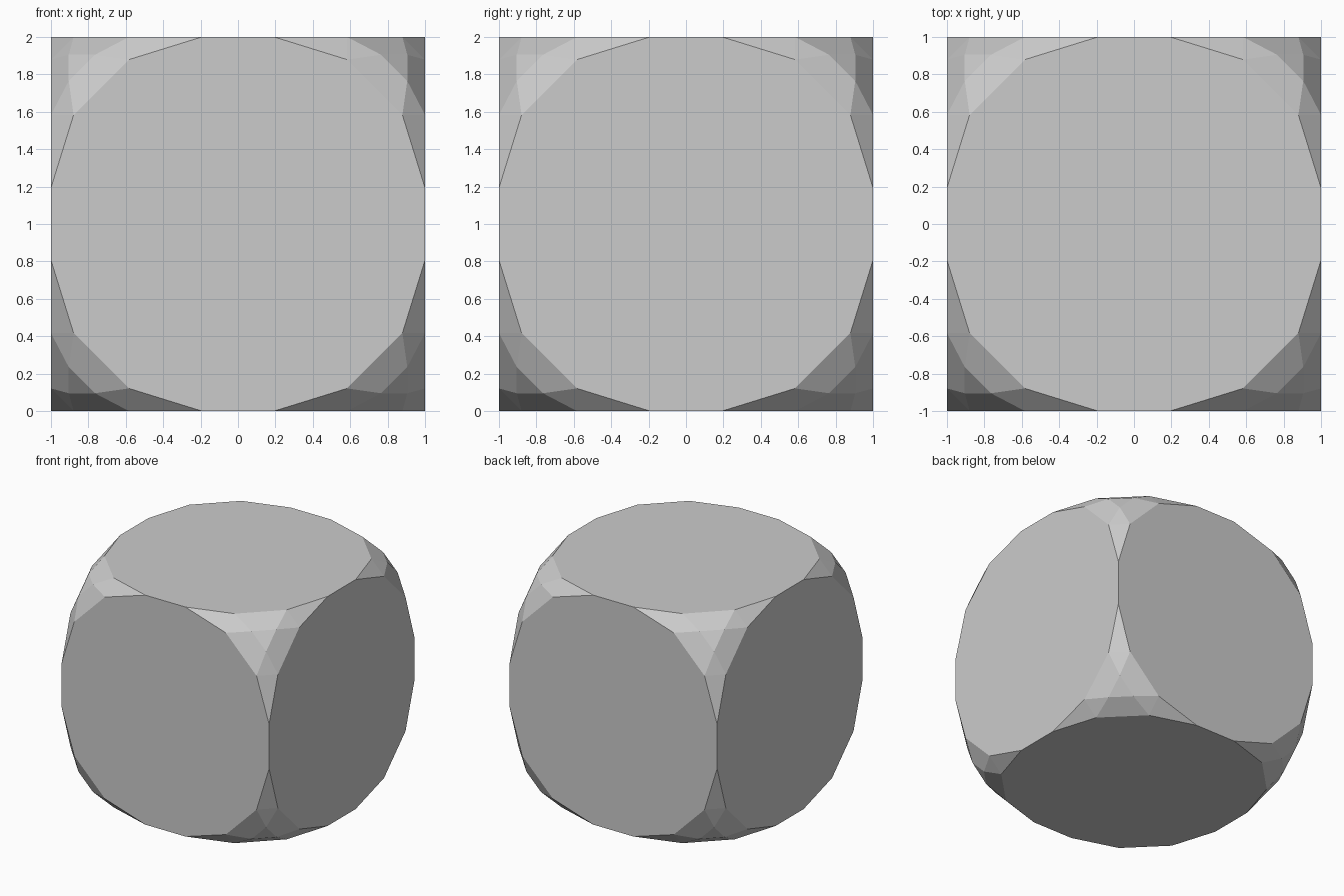
import bpy, bmesh
from math import radians
from itertools import permutations, product

if "Cube" in bpy.data.objects:
    bpy.data.objects.remove(bpy.data.objects["Cube"])

# Corner points of one octant; axis swaps and mirroring give all the rest
seeds = [(1, 1, 0.193),          # ends of the short straight cube edges
         (1, 0.879, 0.583),      # rounded outline of each flat face
         (0.905, 0.905, 0.765)]  # small triangle capping each corner

points = set()
for seed in seeds:
    for p in permutations(seed):
        for s in product((-1, 1), repeat=3):
            points.add(tuple(a * b for a, b in zip(p, s)))

# Wrap the points into one faceted solid standing on z = 0
bm = bmesh.new()
for x, y, z in sorted(points):
    bm.verts.new((x, y, z + 1))
bmesh.ops.convex_hull(bm, input=bm.verts[:])
bmesh.ops.dissolve_limit(bm, angle_limit=radians(1), verts=bm.verts[:], edges=bm.edges[:])
bmesh.ops.recalc_face_normals(bm, faces=bm.faces[:])

mesh = bpy.data.meshes.new("rounded_die")
bm.to_mesh(mesh)
bm.free()
bpy.context.collection.objects.link(bpy.data.objects.new("rounded_die", mesh))
